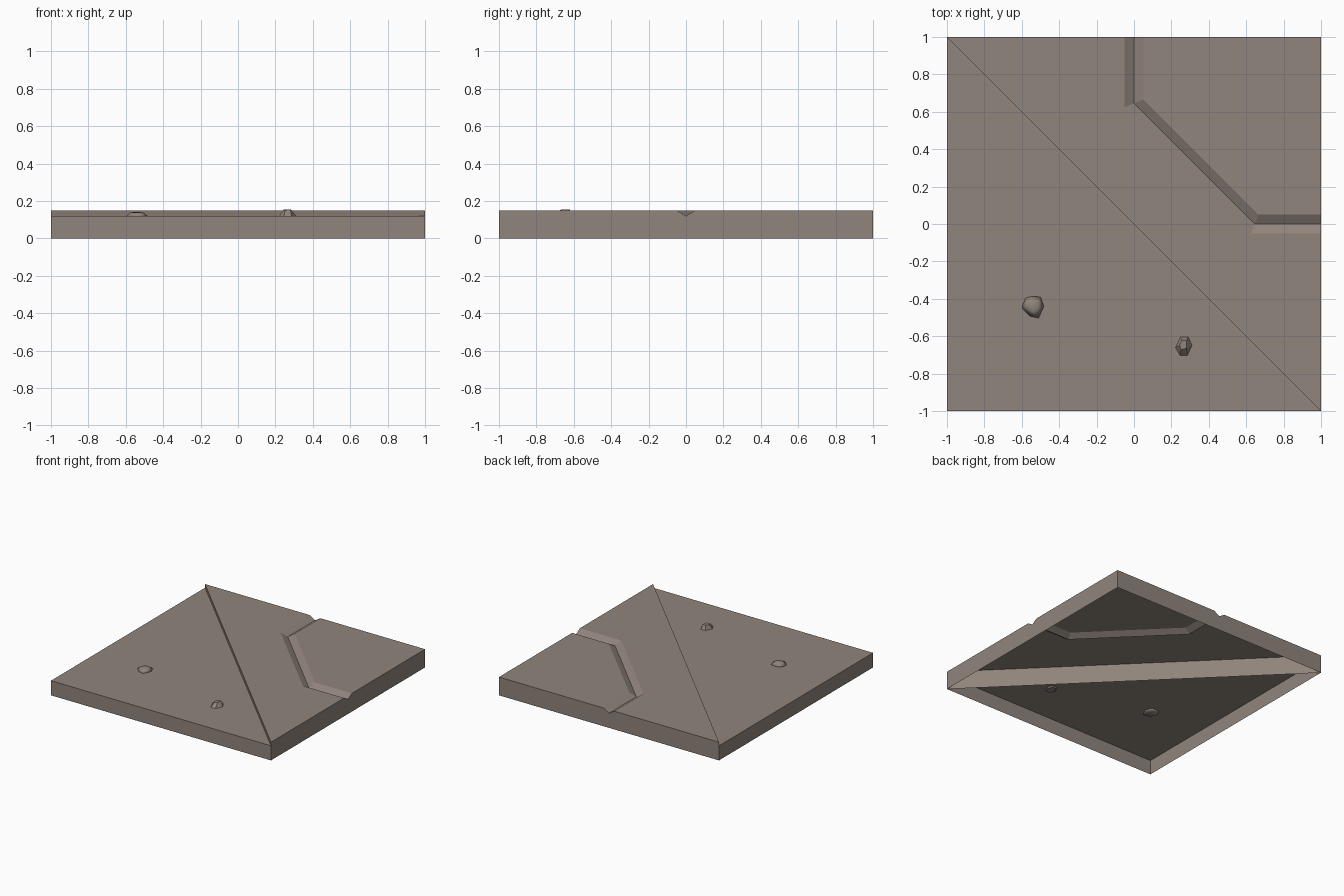
import bpy, bmesh, math

if "Cube" in bpy.data.objects:
    bpy.data.objects.remove(bpy.data.objects["Cube"])

LOW, HIGH, W, K = 0.12, 0.15, 0.05, 0.645   # slab heights, groove half width, bend
M = W * math.tan(math.pi / 8)               # mitre shift at the bends

stone = bpy.data.materials.new("warm grey stone")
stone.diffuse_color = (0.28, 0.232, 0.2, 1)
stone.use_nodes = True
stone.node_tree.nodes["Principled BSDF"].inputs["Base Color"].default_value = stone.diffuse_color


def make(name, bm):
    bmesh.ops.remove_doubles(bm, verts=bm.verts, dist=1e-5)
    me = bpy.data.meshes.new(name)
    bm.to_mesh(me)
    bm.free()
    me.materials.append(stone)
    ob = bpy.data.objects.new(name, me)
    bpy.context.collection.objects.link(ob)
    return ob


def face(bm, pts):
    bm.faces.new([bm.verts.new(p) for p in pts])


def groove_line(off, z):
    """Bent line across the raised half, shifted sideways by off."""
    s = K + off / W * M
    return [(off, 1, z), (off, s, z), (s, off, z), (1, off, z)]


# raised half: flat tops either side of a V groove, open underneath
bm = bmesh.new()
inner, mid, outer = groove_line(W, HIGH), groove_line(0, LOW), groove_line(-W, HIGH)
face(bm, inner + [(1, 1, HIGH)])
face(bm, [(-1, 1, HIGH), (1, -1, HIGH)] + outer[::-1])
for a, b in ((outer, mid), (mid, inner)):
    for i in range(3):
        face(bm, [a[i], a[i + 1], b[i + 1], b[i]])
# right and back walls with the groove notch
notch = [(1, HIGH), (W, HIGH), (0, LOW), (-W, HIGH), (-1, HIGH)]
face(bm, [(1, -1, 0), (1, 1, 0)] + [(1, t, z) for t, z in notch])
face(bm, [(1, 1, 0), (-1, 1, 0)] + [(t, 1, z) for t, z in notch[::-1]])
# diagonal step wall
face(bm, [(-1, 1, 0), (1, -1, 0), (1, -1, HIGH), (-1, 1, HIGH)])
make("raised_half", bm)

# lower half: flat top with front and left walls
bm = bmesh.new()
face(bm, [(-1, -1, LOW), (1, -1, LOW), (-1, 1, LOW)])
face(bm, [(-1, -1, 0), (1, -1, 0), (1, -1, LOW), (-1, -1, LOW)])
face(bm, [(-1, 1, 0), (-1, -1, 0), (-1, -1, LOW), (-1, 1, LOW)])
make("lower_half", bm)


def pebble(name, base, top, smooth):
    """Convex stone from a base outline and a few crown points."""
    bm = bmesh.new()
    cx = sum(p[0] for p in base) / len(base)
    cy = sum(p[1] for p in base) / len(base)
    for x, y in base:
        bm.verts.new((x, y, LOW))
        bm.verts.new((cx + (x - cx) * 0.8, cy + (y - cy) * 0.8, LOW - 0.01))
    for p in top:
        bm.verts.new(p)
    bmesh.ops.convex_hull(bm, input=bm.verts)
    bmesh.ops.recalc_face_normals(bm, faces=bm.faces)
    for f in bm.faces:
        f.smooth = smooth
    make(name, bm)


pebble("wide_pebble",
       [(-.595, -.434), (-.58, -.396), (-.546, -.386), (-.5, -.39),
        (-.482, -.44), (-.51, -.503), (-.557, -.493), (-.595, -.455)],
       [(-.575, -.44, .139), (-.55, -.41, .141), (-.515, -.415, .141),
        (-.51, -.45, .14), (-.535, -.47, .139)], True)
pebble("tall_pebble",
       [(.222, -.66), (.248, -.605), (.29, -.603), (.31, -.648), (.286, -.702), (.246, -.702)],
       [(.242, -.65, .153), (.256, -.622, .155), (.282, -.622, .155),
        (.28, -.665, .155), (.252, -.672, .152)], False)
